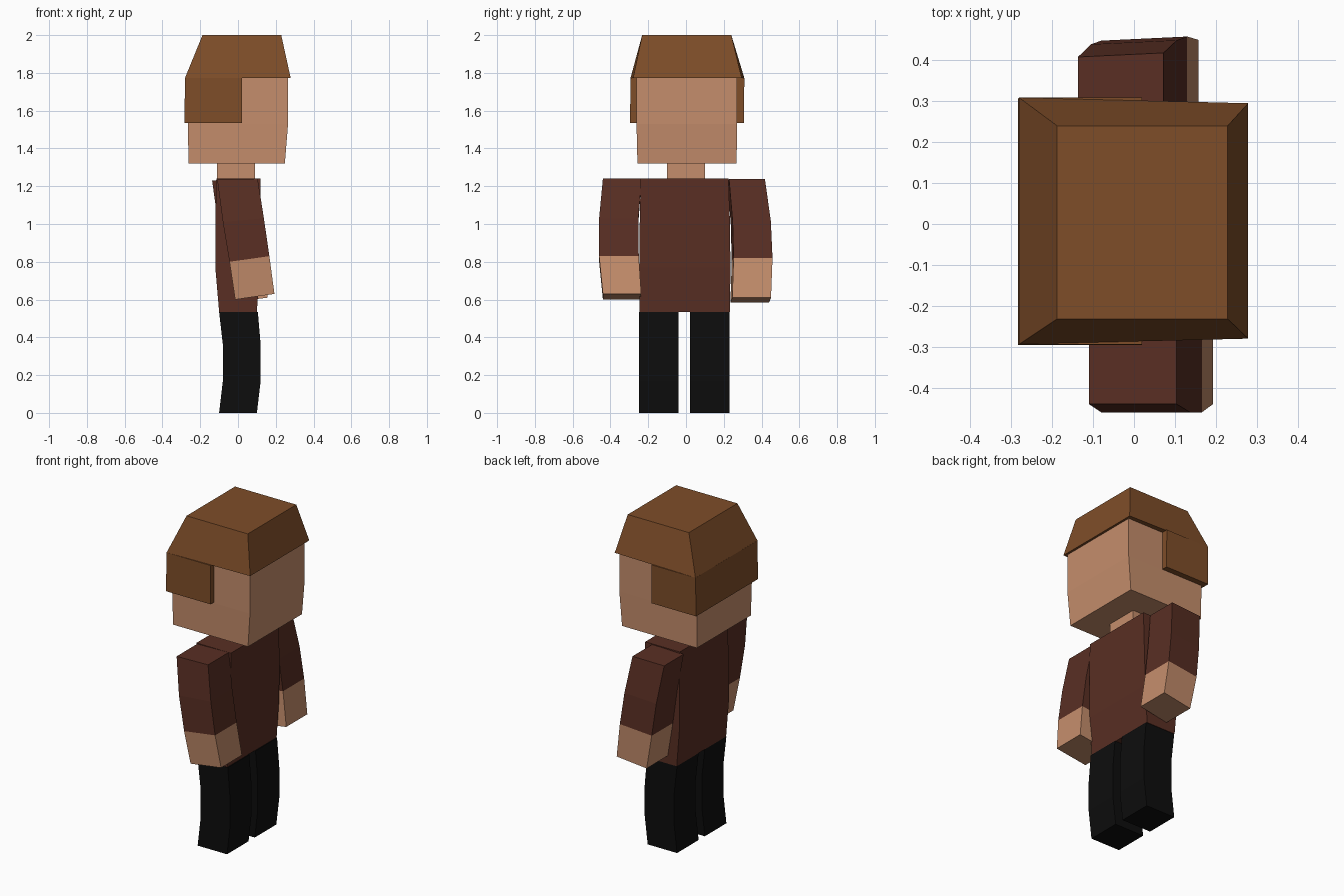
import bpy

def material(name, rgb):
    m = bpy.data.materials.new(name)
    m.diffuse_color = (*rgb, 1)
    return m

HAIR = material("hair_brown", (0.21, 0.075, 0.022))
SKIN = material("skin", (0.56, 0.27, 0.15))
SHIRT = material("shirt_maroon", (0.10, 0.028, 0.017))
PANTS = material("pants_black", (0.004, 0.004, 0.004))


def loft(name, rings, mat):
    """Box lofted through rings: x0, x1, y0, y1, z back, z front, front shift of y0, of y1."""
    verts, faces = [], []
    for x0, x1, y0, y1, zb, zf, s0, s1 in rings:
        verts += [(x0, y0, zb), (x1, y0 + s0, zf), (x1, y1 + s1, zf), (x0, y1, zb)]
    for r in range(len(rings) - 1):
        a = 4 * r
        for i in range(4):
            j = (i + 1) % 4
            faces.append((a + i, a + j, a + 4 + j, a + 4 + i))
    n = len(verts)
    faces += [(3, 2, 1, 0), (n - 4, n - 3, n - 2, n - 1)]
    mesh = bpy.data.meshes.new(name)
    mesh.from_pydata(verts, [], faces)
    mesh.materials.append(mat)
    ob = bpy.data.objects.new(name, mesh)
    bpy.context.collection.objects.link(ob)
    return ob


def level(x0, x1, y0, y1, z, s0=0, s1=0):
    return (x0, x1, y0, y1, z, z, s0, s1)


# Legs, gently bowed forward
for side, y0, y1 in (("right", -0.25, -0.04), ("left", 0.02, 0.23)):
    loft(side + "_leg", [level(-0.10, 0.10, y0, y1, 0),
                         level(-0.08, 0.12, y0, y1, 0.17),
                         level(-0.08, 0.12, y0, y1, 0.36),
                         level(-0.10, 0.105, y0, y1, 0.535)], PANTS)

# Torso and neck
loft("torso", [level(-0.10, 0.10, -0.247, 0.233, 0.535),
               level(-0.12, 0.115, -0.247, 0.235, 0.77),
               level(-0.12, 0.12, -0.245, 0.233, 1.0),
               level(-0.115, 0.12, -0.24, 0.225, 1.24)], SHIRT)
loft("neck", [level(-0.11, 0.09, -0.10, 0.10, 1.23),
              level(-0.11, 0.09, -0.10, 0.10, 1.33)], SKIN)

# Right arm, swung forward
cuff = (-0.045, 0.166, -0.46, -0.25, 0.80, 0.83, 0, 0)
loft("right_sleeve", [cuff,
                      (-0.08, 0.137, -0.46, -0.252, 1.01, 1.03, 0, 0),
                      (-0.11, 0.104, -0.44, -0.235, 1.235, 1.24, 0, 0)], SHIRT)
loft("right_hand", [(-0.015, 0.193, -0.44, -0.237, 0.60, 0.63, 0, 0), cuff], SKIN)

# Left arm, slightly turned outward
cuff = (-0.08, 0.13, 0.242, 0.448, 0.80, 0.82, 0.01, 0.01)
loft("left_sleeve", [cuff,
                     (-0.105, 0.105, 0.237, 0.439, 1.0, 1.015, 0.01, 0.01),
                     (-0.137, 0.072, 0.218, 0.408, 1.23, 1.237, 0.01, 0.01)], SHIRT)
loft("left_hand", [(-0.04, 0.157, 0.235, 0.44, 0.585, 0.61, 0.01, 0.01), cuff], SKIN)

# Head, narrowing at the chin
loft("head", [level(-0.262, 0.248, -0.257, 0.268, 1.32),
              level(-0.265, 0.265, -0.262, 0.27, 1.53),
              level(-0.265, 0.265, -0.262, 0.27, 1.80)], SKIN)

# Hair: sloped cap plus a lower block wrapping the back half
loft("hair_cap", [level(-0.281, 0.279, -0.294, 0.309, 1.772, 0.014, -0.014),
                  level(-0.188, 0.229, -0.232, 0.24, 2.0)], HAIR)
loft("hair_back", [level(-0.283, 0.02, -0.296, 0.306, 1.535),
                   level(-0.281, 0.02, -0.294, 0.309, 1.773)], HAIR)
